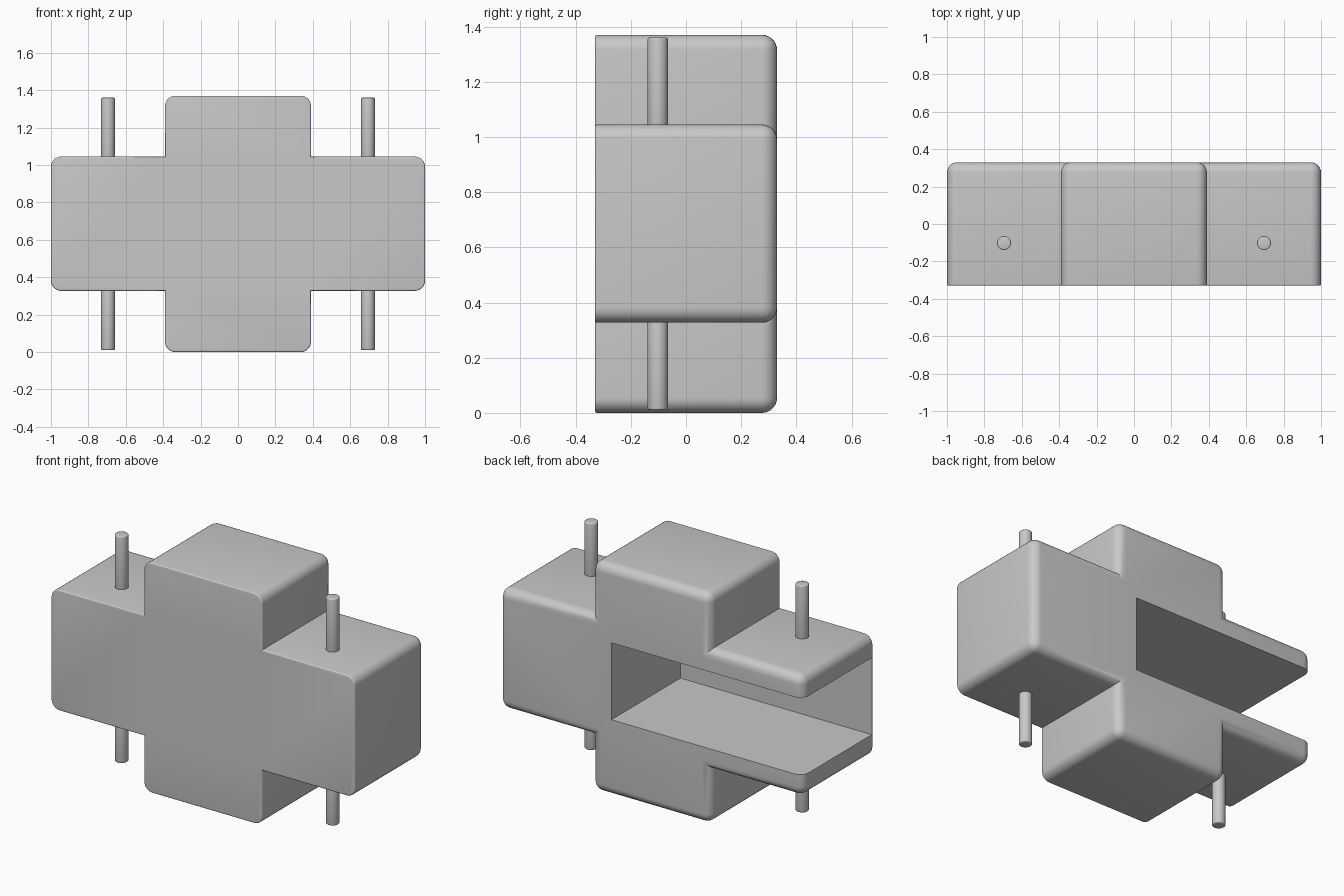
import bpy, bmesh, math
from mathutils import Matrix, Vector

cube = bpy.data.objects.get("Cube")
if cube:
    bpy.data.objects.remove(cube, do_unlink=True)

# Overall measures
HALF_X, HALF_Y, TOP = 1.0, 0.33, 1.37
ARM_Z = (0.327, 1.045)
BODY_X = 0.39
ROUND, FRONT_ROUND = 0.055, 0.008

grey = bpy.data.materials.new("plain grey")
grey.use_nodes = True
colour = (0.58, 0.58, 0.58, 1)
grey.diffuse_color = colour
grey.node_tree.nodes["Principled BSDF"].inputs["Base Color"].default_value = colour


def finish(name, bm):
    mesh = bpy.data.meshes.new(name)
    bm.to_mesh(mesh)
    bm.free()
    mesh.materials.append(grey)
    obj = bpy.data.objects.new(name, mesh)
    bpy.context.collection.objects.link(obj)
    return obj


def box(name, low, high, rounded=True):
    """Box between two corners; soft at the sides and back, crisp at the front."""
    low, high = Vector(low), Vector(high)
    bm = bmesh.new()
    place = Matrix.Translation((low + high) / 2) @ Matrix.Diagonal((*(high - low), 1))
    bmesh.ops.create_cube(bm, size=1, matrix=place)

    def in_front(edge):
        return all(v.co.y < low.y + 1e-4 for v in edge.verts)

    if rounded:
        soft = [e for e in bm.edges if not in_front(e)]
        bmesh.ops.bevel(bm, geom=soft, offset=ROUND, segments=7,
                        profile=0.5, affect='EDGES')
        rim = [e for e in bm.edges if in_front(e)]
        bmesh.ops.bevel(bm, geom=rim, offset=FRONT_ROUND, segments=4,
                        profile=0.5, affect='EDGES')
    return finish(name, bm)


def activate(obj):
    bpy.ops.object.select_all(action='DESELECT')
    obj.select_set(True)
    bpy.context.view_layer.objects.active = obj


def combine(target, other, operation):
    mod = target.modifiers.new(operation.lower(), 'BOOLEAN')
    mod.operation, mod.object, mod.solver = operation, other, 'EXACT'
    activate(target)
    bpy.ops.object.modifier_apply(modifier=mod.name)
    bpy.data.objects.remove(other, do_unlink=True)


# Cross-shaped body from an upright block and a wide block
body = box("cross_body", (-BODY_X, -HALF_Y, 0), (BODY_X, HALF_Y, TOP))
arms = box("side_arms", (-HALF_X, -HALF_Y, ARM_Z[0]), (HALF_X, HALF_Y, ARM_Z[1]))
combine(body, arms, 'UNION')

# Slot open at the back and the right end, leaving a thin front wall
slot = box("slot_cutter", (-1.2, -0.319, 0.457), (0.26, 0.6, 0.915), rounded=False)
slot.hide_render = True
combine(body, slot, 'DIFFERENCE')
activate(body)
bpy.ops.object.shade_smooth_by_angle(angle=math.radians(30))


# Pins above and below each arm, sunk slightly into it
def pin(name, x, z0, z1):
    bm = bmesh.new()
    bmesh.ops.create_cone(bm, cap_ends=True, segments=32, radius1=0.037, radius2=0.037,
                          depth=z1 - z0,
                          matrix=Matrix.Translation((x, -0.102, (z0 + z1) / 2)))
    rims = [e for e in bm.edges if abs(e.verts[0].co.z - e.verts[1].co.z) < 1e-4]
    bmesh.ops.bevel(bm, geom=rims, offset=0.007, segments=3, profile=0.5, affect='EDGES')
    activate(finish(name, bm))
    bpy.ops.object.shade_smooth_by_angle(angle=math.radians(35))


for side, x in (("left", 0.695), ("right", -0.695)):
    pin("upper_pin_" + side, x, ARM_Z[1] - 0.05, 1.36)
    pin("lower_pin_" + side, x, 0.01, ARM_Z[0] + 0.05)
